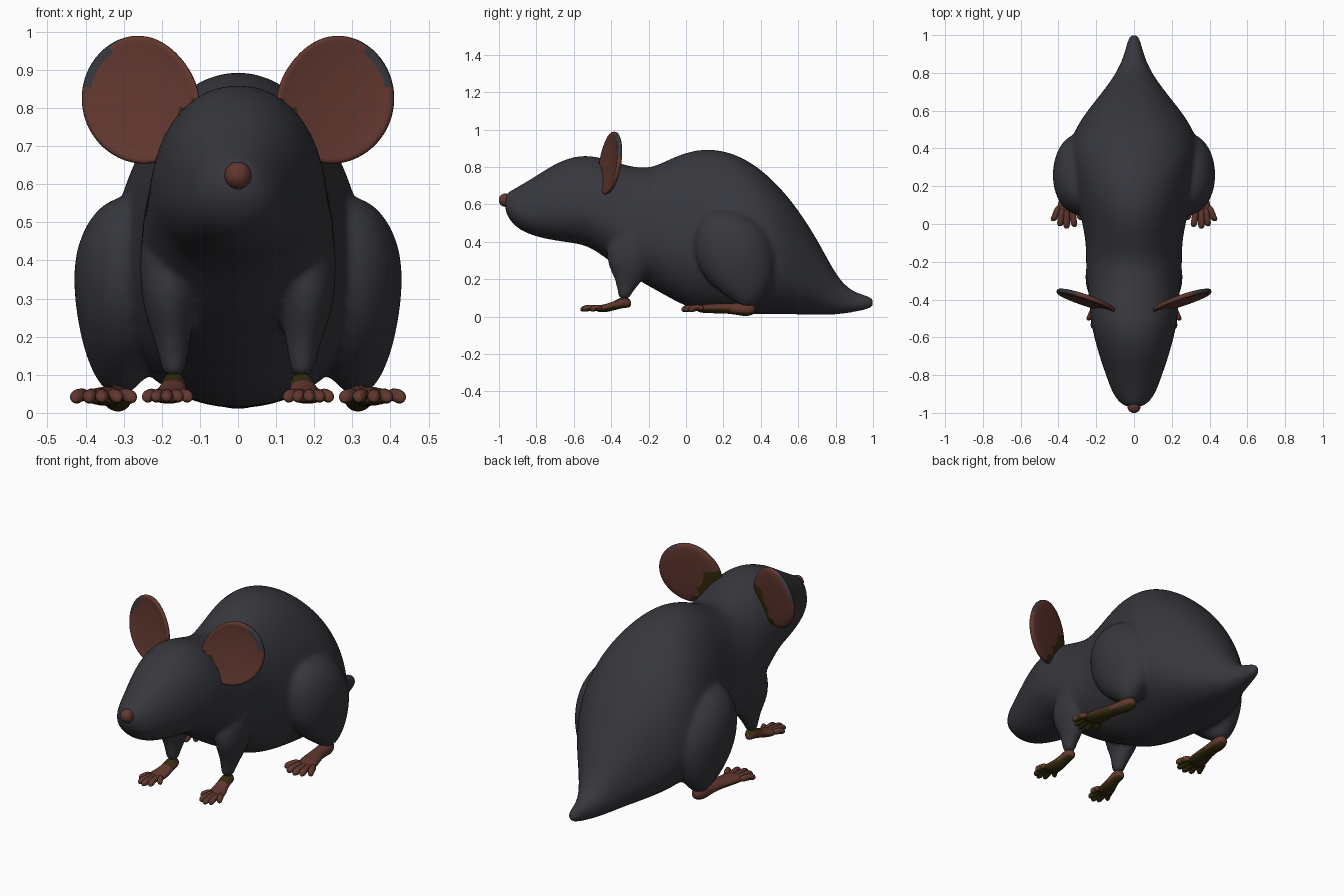
import bpy, bmesh, math
from mathutils import Vector


def material(name, rgb):
    m = bpy.data.materials.new(name)
    m.diffuse_color = (*rgb, 1)
    return m


FUR = material("dark grey fur", (0.038, 0.039, 0.047))
SKIN = material("dusky pink skin", (0.12, 0.038, 0.028))
OLIVE = material("dark olive skin", (0.035, 0.025, 0.004))


def finish(name, bm, mats, rule=None, mirror=True, levels=2):
    """Turn a bmesh into a smooth, optionally mirrored object."""
    bmesh.ops.recalc_face_normals(bm, faces=bm.faces)
    for f in bm.faces:
        f.smooth = True
        if rule:
            f.material_index = rule(f.calc_center_median(), f.normal)
    me = bpy.data.meshes.new(name)
    bm.to_mesh(me)
    bm.free()
    for m in mats:
        me.materials.append(m)
    ob = bpy.data.objects.new(name, me)
    bpy.context.collection.objects.link(ob)
    if mirror:
        ob.modifiers.new("mirror", 'MIRROR').use_mirror_merge = False
    sub = ob.modifiers.new("smooth", 'SUBSURF')
    sub.levels = sub.render_levels = levels
    return ob


def loft(bm, rings, axis, n=12, power=1.0):
    """Skin elliptical rings (x, y, z, half width, upper radius[, lower radius]).
    axis 'y': rings stand upright; axis 'z': rings lie flat."""
    loops = []
    for x, y, z, a, b, *low in rings:
        loop = []
        for i in range(n):
            t = 2 * math.pi * i / n
            c, v = math.cos(t), math.sin(t)
            if v > 0:                 # squarer upper half when power < 1
                c, v = math.copysign(abs(c) ** power, c), v ** power
            u = a * c
            v *= low[0] if low and v < 0 else b
            loop.append(bm.verts.new((x + u, y, z + v) if axis == 'y' else (x + u, y + v, z)))
        loops.append(loop)
    for p, q in zip(loops, loops[1:]):
        for i in range(n):
            bm.faces.new((p[i], p[(i + 1) % n], q[(i + 1) % n], q[i]))
    for loop in (loops[0], loops[-1]):
        c = bm.verts.new(sum((v.co for v in loop), Vector()) / n)
        for i in range(n):
            bm.faces.new((c, loop[i], loop[(i + 1) % n]))


# Head, body and tail stub: y, bottom, top, half width
profile = [
    (-0.968, 0.58, 0.65, 0.035), (-0.955, 0.53, 0.665, 0.07), (-0.90, 0.465, 0.695, 0.115),
    (-0.80, 0.425, 0.755, 0.15), (-0.70, 0.405, 0.822, 0.185), (-0.60, 0.392, 0.86, 0.213),
    (-0.52, 0.375, 0.865, 0.23), (-0.44, 0.32, 0.85, 0.238), (-0.35, 0.25, 0.82, 0.245),
    (-0.25, 0.19, 0.798, 0.255), (-0.18, 0.15, 0.802, 0.257), (-0.10, 0.105, 0.84, 0.257),
    (0.0, 0.05, 0.884, 0.275), (0.1, 0.023, 0.903, 0.30), (0.2, 0.012, 0.893, 0.32),
    (0.3, 0.010, 0.858, 0.34), (0.4, 0.010, 0.793, 0.348), (0.5, 0.010, 0.70, 0.318),
    (0.6, 0.010, 0.575, 0.25), (0.7, 0.009, 0.42, 0.167), (0.79, 0.009, 0.245, 0.102),
    (0.85, 0.016, 0.167, 0.072), (0.91, 0.026, 0.129, 0.05), (0.97, 0.038, 0.115, 0.035),
    (1.003, 0.053, 0.097, 0.02)]
bm = bmesh.new()
rings = []
for y, lo, hi, w in profile:
    mid = lo + 0.4 * (hi - lo)
    rings.append((0, y, mid, w, hi - mid, mid - lo))
loft(bm, rings, 'y', 24, 0.95)
body = finish("body", bm, [FUR], mirror=False)

# Nose
bm = bmesh.new()
bmesh.ops.create_uvsphere(bm, u_segments=20, v_segments=12, radius=0.036)
bmesh.ops.translate(bm, verts=bm.verts, vec=(0, -0.966, 0.623))
finish("nose", bm, [SKIN], mirror=False, levels=1)

# Thighs
bm = bmesh.new()
loft(bm, [(0.275, 0.215, 0.568, 0.03, 0.05), (0.28, 0.22, 0.55, 0.075, 0.11),
          (0.283, 0.23, 0.50, 0.115, 0.165), (0.287, 0.245, 0.43, 0.14, 0.20),
          (0.29, 0.26, 0.35, 0.145, 0.217), (0.295, 0.275, 0.25, 0.13, 0.208),
          (0.30, 0.30, 0.15, 0.102, 0.15), (0.31, 0.325, 0.085, 0.062, 0.075),
          (0.312, 0.33, 0.05, 0.03, 0.03)], 'z', 20)
thigh = finish("thigh", bm, [FUR])

# Front legs
bm = bmesh.new()
loft(bm, [(0.16, -0.22, 0.55, 0.05, 0.06), (0.17, -0.25, 0.48, 0.085, 0.12),
          (0.177, -0.285, 0.38, 0.084, 0.145), (0.18, -0.30, 0.28, 0.073, 0.125),
          (0.173, -0.30, 0.20, 0.051, 0.08), (0.169, -0.325, 0.14, 0.037, 0.044),
          (0.168, -0.33, 0.095, 0.031, 0.031)], 'z', 16)
leg = finish("front_leg", bm, [FUR])

# Fuse the furry parts into one soft skin
bpy.ops.object.select_all(action='DESELECT')
for ob in (thigh, leg, body):
    ob.select_set(True)
bpy.context.view_layer.objects.active = body
bpy.ops.object.convert(target='MESH')
bpy.ops.object.join()
body = bpy.context.view_layer.objects.active
fuse = body.modifiers.new("fuse", 'REMESH')
fuse.mode, fuse.voxel_size, fuse.use_smooth_shade = 'VOXEL', 0.012, True
soft = body.modifiers.new("soften", 'SMOOTH')
soft.factor, soft.iterations = 0.5, 10


def foot(name, rings, hub, tips, r, rule):
    """A lofted foot with toes fanning out from the hub."""
    bm = bmesh.new()
    loft(bm, rings, 'y')
    hx, hy, hz = hub
    for tx, ty in tips:
        toe = []
        for t, s, lift in ((0, 0.7, 0), (0.3, 0.95, 0.004), (0.6, 0.85, 0.004),
                           (0.85, 1.05, 0), (1, 0.5, -0.003)):
            x = hx + (tx - hx) * (0.6 + 0.4 * t)
            toe.append((x, hy + (ty - hy) * t, hz + lift - 0.004 * t, r * s, r * s))
        loft(bm, toe, 'y', 8)
    finish(name, bm, [SKIN, OLIVE], rule, levels=1)


# Hind feet, olive soles and heels
foot("hind_foot",
     [(0.31, 0.37, 0.04, 0.018, 0.02), (0.312, 0.345, 0.04, 0.037, 0.039),
      (0.317, 0.30, 0.038, 0.039, 0.037), (0.325, 0.24, 0.044, 0.036, 0.028),
      (0.342, 0.15, 0.044, 0.05, 0.027), (0.354, 0.09, 0.043, 0.058, 0.025),
      (0.358, 0.06, 0.042, 0.045, 0.016)],
     (0.357, 0.095, 0.045),
     [(0.277, 0.02), (0.315, -0.015), (0.357, -0.025), (0.392, -0.012), (0.428, 0.015)], 0.021,
     lambda c, n: int(n.z < -0.35))

# Front feet, olive soles and wrist tops
foot("front_foot",
     [(0.168, -0.295, 0.07, 0.015, 0.018), (0.168, -0.315, 0.078, 0.030, 0.032),
      (0.168, -0.345, 0.076, 0.033, 0.032), (0.171, -0.38, 0.06, 0.036, 0.026),
      (0.178, -0.42, 0.047, 0.046, 0.023), (0.184, -0.455, 0.043, 0.05, 0.021),
      (0.185, -0.48, 0.042, 0.035, 0.014)],
     (0.184, -0.45, 0.046),
     [(0.13, -0.50), (0.156, -0.55), (0.187, -0.565), (0.216, -0.553), (0.24, -0.51)], 0.019,
     lambda c, n: int(n.z < -0.35 or c.z > 0.086))

# Ears: dished discs, rings of (radius factor, depth offset) from front to back
bm = bmesh.new()
CX, CZ, N = 0.253, 0.825, 32


def ear_vert(r, off, t):
    r *= 1 - 0.09 * max(0, math.cos(t - 2.45)) ** 4 + 0.04 * max(0, math.cos(t - 4.3)) ** 4
    x, z = CX + 0.16 * r * math.cos(t), CZ + 0.17 * r * math.sin(t)
    return bm.verts.new((x, -0.452 + (x - 0.1) * 0.32 + (z - 0.83) * 0.12 + off, z))


steps = [(0.4, -0.003), (0.65, -0.006), (0.87, -0.011), (0.97, -0.017), (1.0, 0.0),
         (0.95, 0.013), (0.75, 0.017), (0.5, 0.019)]
loops = [[ear_vert(r, o, 2 * math.pi * i / N) for i in range(N)] for r, o in steps]
for p, q in zip(loops, loops[1:]):
    for i in range(N):
        bm.faces.new((p[i], p[(i + 1) % N], q[(i + 1) % N], q[i]))
for loop, off in ((loops[0], 0.0), (loops[-1], 0.02)):
    c = ear_vert(0, off, 0)
    for i in range(N):
        bm.faces.new((c, loop[i], loop[(i + 1) % N]))


def ear_colour(c, n):
    dx, dz = c.x - CX, c.z - CZ
    r = math.hypot(dx / 0.16, dz / 0.17)
    if r > 0.86 and dx > 0.07 and dz > 0.03:
        return 2                      # furry outer rim
    if n.y > 0 and dx + 0.5 * dz < -0.085 and dz < 0.03:
        return 1                      # dark base behind
    if c.x < 0.113 + (0.84 - c.z) * 0.55 and dz < 0:
        return 1                      # dark base in front
    return 0


finish("ear", bm, [SKIN, OLIVE, FUR], ear_colour, levels=1)
